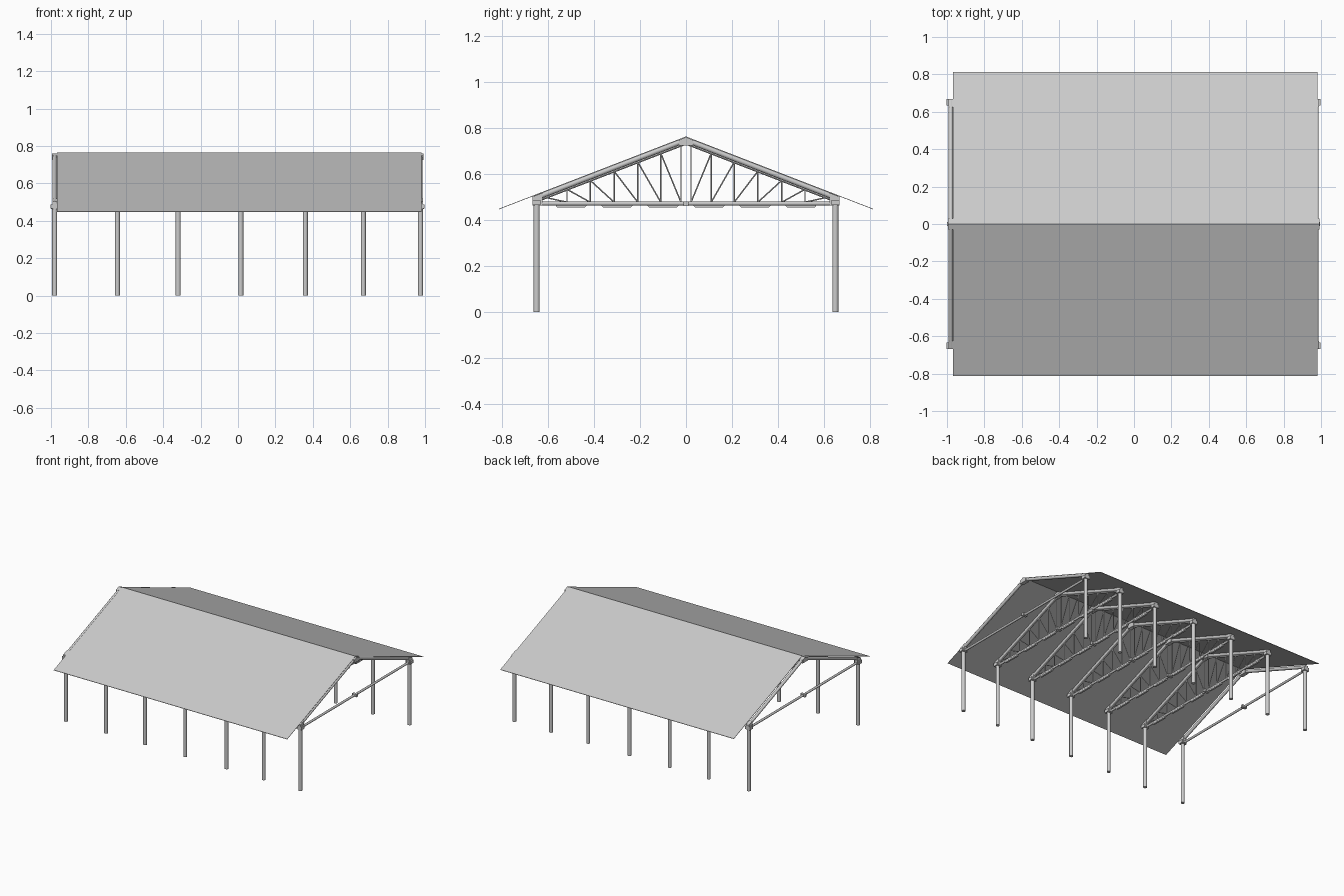
import bpy, bmesh, math
from mathutils import Vector

if "Cube" in bpy.data.objects:
    bpy.data.objects.remove(bpy.data.objects["Cube"])

XS = [-0.98, -0.645, -0.32, 0.015, 0.36, 0.67, 0.976]   # frame positions
COL_Y = 0.65
RIDGE_Z, EAVE_Y, EAVE_Z = 0.764, 0.813, 0.45
SLOPE = (RIDGE_Z - EAVE_Z) / EAVE_Y


def roof_z(y):
    return RIDGE_Z - SLOPE * abs(y)


def finish(bm, name, smooth=False):
    bmesh.ops.recalc_face_normals(bm, faces=bm.faces[:])
    me = bpy.data.meshes.new(name)
    bm.to_mesh(me)
    bm.free()
    ob = bpy.data.objects.new(name, me)
    bpy.context.collection.objects.link(ob)
    if smooth:
        bpy.ops.object.select_all(action='DESELECT')
        ob.select_set(True)
        bpy.context.view_layer.objects.active = ob
        bpy.ops.object.shade_smooth_by_angle(angle=math.radians(40))
    return ob


def tube(bm, a, b, r, n=12):
    a, b = Vector(a), Vector(b)
    d = b - a
    res = bmesh.ops.create_cone(bm, cap_ends=True, segments=n, radius1=r, radius2=r, depth=d.length)
    rot = Vector((0, 0, 1)).rotation_difference(d).to_matrix()
    for v in res['verts']:
        v.co = rot @ v.co + (a + b) / 2


def prism(bm, x, half, profile):
    # extrude a (y, z) outline along x
    f = bm.faces.new([bm.verts.new((x - half, y, z)) for y, z in profile])
    ext = bmesh.ops.extrude_face_region(bm, geom=[f])['geom']
    for v in ext:
        if isinstance(v, bmesh.types.BMVert):
            v.co.x += 2 * half


# roof: thin folded sheet
bm = bmesh.new()
t = 0.003
prism(bm, 0.006, 0.974, [(-EAVE_Y, EAVE_Z), (0, RIDGE_Z), (EAVE_Y, EAVE_Z),
                         (EAVE_Y, EAVE_Z - t), (0, RIDGE_Z - t), (-EAVE_Y, EAVE_Z - t)])
finish(bm, "roof")

# columns
bm = bmesh.new()
for x in XS:
    for s in (-1, 1):
        tube(bm, (x, s * COL_Y, 0), (x, s * COL_Y, 0.475), 0.0135, 16)
finish(bm, "columns", True)

# rafters and ties of every frame
bm = bmesh.new()
for x in XS:
    tube(bm, (x, -COL_Y, 0.472), (x, COL_Y, 0.472), 0.0085)
    for s in (-1, 1):
        tube(bm, (x, s * 0.66, roof_z(0.66) - 0.015), (x, 0, RIDGE_Z - 0.015), 0.0115)
finish(bm, "rafters_and_ties", True)

# brackets at column heads, ridge and tie centre
bm = bmesh.new()
for x in XS:
    for s in (-1, 1):
        prism(bm, x, 0.012, [(s * 0.625, 0.464), (s * 0.668, 0.464),
                             (s * 0.668, roof_z(0.668) - 0.004), (s * 0.625, roof_z(0.625) - 0.004)])
        prism(bm, x, 0.0215, [(s * 0.633, 0.465), (s * 0.668, 0.465),
                              (s * 0.668, 0.488), (s * 0.633, 0.488)])
    prism(bm, x, 0.015, [(-0.03, roof_z(0.03) - 0.028), (-0.03, roof_z(0.03) - 0.003), (0, RIDGE_Z - 0.003),
                         (0.03, roof_z(0.03) - 0.003), (0.03, roof_z(0.03) - 0.028)])
    prism(bm, x, 0.019, [(-0.01, 0.462), (0.01, 0.462), (0.01, 0.482), (-0.01, 0.482)])
finish(bm, "joint_brackets")

# web bars and lower chord of the inner trusses
bm = bmesh.new()
WEB = [0.022, 0.11, 0.21, 0.313, 0.417, 0.518]
for x in XS[1:-1]:
    for s in (-1, 1):
        tube(bm, (x, s * 0.625, roof_z(0.625) - 0.031), (x, 0, RIDGE_Z - 0.031), 0.005, 8)
        for i, y in enumerate(WEB):
            top = roof_z(y) - 0.03
            tube(bm, (x, s * y, 0.475), (x, s * y, top), 0.003, 6)
            if i:
                tube(bm, (x, s * WEB[i - 1], 0.478), (x, s * y, top), 0.003, 6)
        tube(bm, (x, s * WEB[-1], 0.478), (x, s * 0.61, roof_z(0.61) - 0.03), 0.003, 6)
finish(bm, "truss_webs")

# small tapered plates under the inner ties
bm = bmesh.new()
for x in XS[1:-1]:
    for y in (-0.5, -0.3, -0.1, 0.1, 0.3, 0.5):
        prism(bm, x, 0.007, [(y - 0.07, 0.466), (y + 0.07, 0.466), (y + 0.06, 0.455), (y - 0.06, 0.455)])
finish(bm, "tie_plates")
